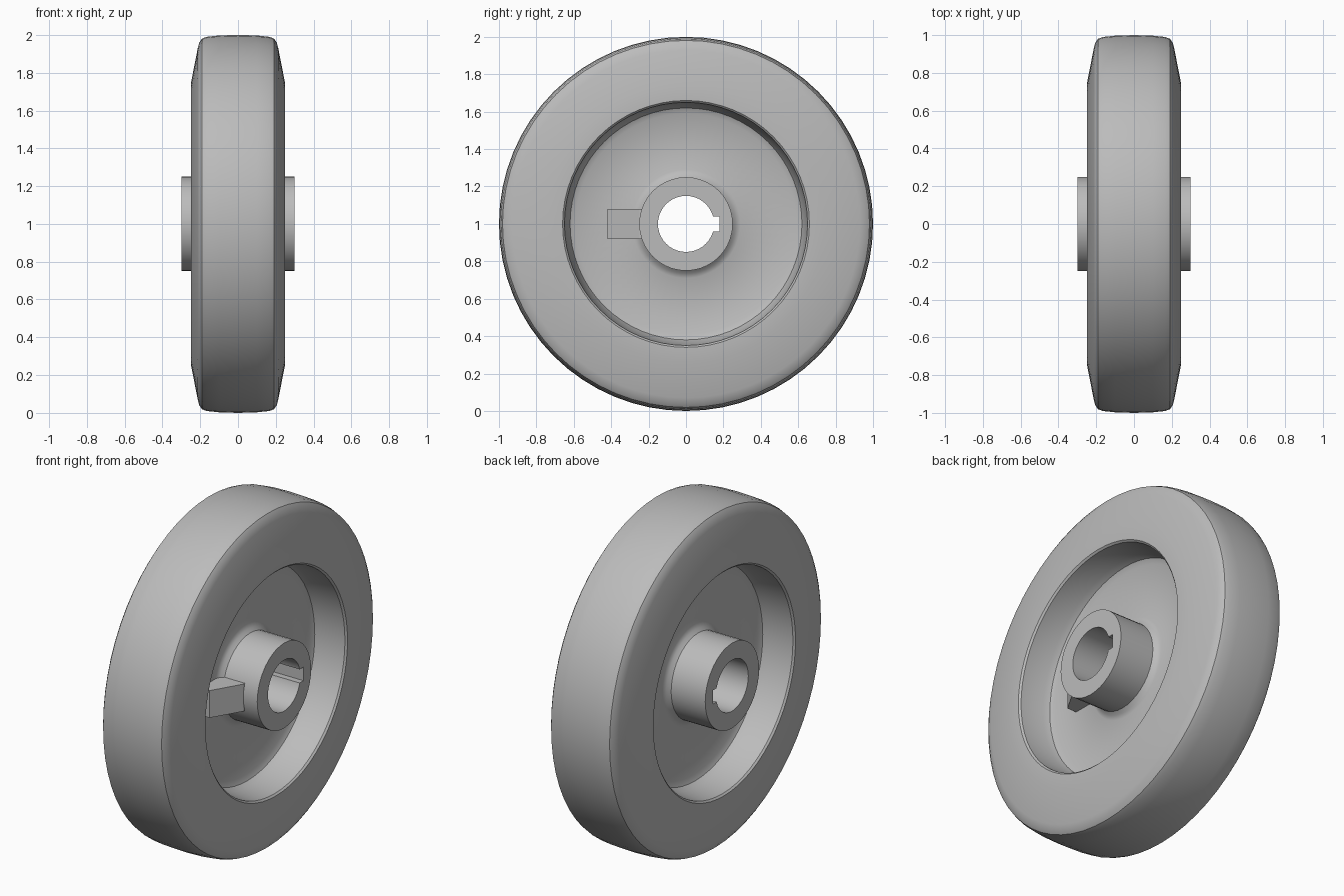
import bpy, bmesh
from math import pi, radians
from mathutils import Matrix

if "Cube" in bpy.data.objects:
    bpy.data.objects.remove(bpy.data.objects["Cube"])

AXLE = (0, 0, 1)

metal = bpy.data.materials.new("cast grey")
metal.use_nodes = True
GREY = (0.5, 0.5, 0.5, 1)
metal.diffuse_color = GREY
metal.node_tree.nodes["Principled BSDF"].inputs["Base Color"].default_value = GREY


def finish(bm, name, smooth=True):
    bmesh.ops.recalc_face_normals(bm, faces=bm.faces)
    mesh = bpy.data.meshes.new(name)
    bm.to_mesh(mesh)
    bm.free()
    mesh.materials.append(metal)
    obj = bpy.data.objects.new(name, mesh)
    bpy.context.collection.objects.link(obj)
    bpy.ops.object.select_all(action='DESELECT')
    obj.select_set(True)
    bpy.context.view_layer.objects.active = obj
    if smooth:
        bpy.ops.object.shade_smooth_by_angle(angle=radians(32))
    return obj


def lathe(name, half, steps):
    """Mirror a half profile of (x, radius) and spin the closed loop about the axle."""
    loop = half + [(-x, r) for x, r in reversed(half) if x > 0]
    bm = bmesh.new()
    verts = [bm.verts.new((x, 0, 1 + r)) for x, r in loop]
    edges = [bm.edges.new((v, verts[i - 1])) for i, v in enumerate(verts)]
    bmesh.ops.spin(bm, geom=verts + edges, cent=AXLE, axis=(1, 0, 0),
                   angle=2 * pi, steps=steps, use_merge=True)
    bmesh.ops.remove_doubles(bm, verts=bm.verts, dist=1e-5)
    return finish(bm, name)


def box(name, size, centre):
    bm = bmesh.new()
    bmesh.ops.create_cube(bm, size=1, matrix=Matrix.Translation(centre) @ Matrix.Diagonal((*size, 1)))
    return finish(bm, name, smooth=False)


# Wheel body: crowned tread, tapered side walls, recessed web with filleted corners
lathe("wheel_body", [
    (0.0, 1.0), (0.1, 0.997), (0.165, 0.99), (0.19, 0.981), (0.205, 0.96), (0.213, 0.93),
    (0.25, 0.74), (0.25, 0.66), (0.24, 0.65), (0.10, 0.635), (0.065, 0.62), (0.05, 0.59),
    (0.05, 0.29), (0.06, 0.265), (0.09, 0.24), (0.09, 0.2)], 64)

# Hub tube with a keyway cut along the bore
hub = lathe("hub", [(0.3, 0.15), (0.3, 0.25)], 40)
cutter = box("keyway_cutter", (0.8, 0.1, 0.08), (0, 0.13, 1))
cutter.hide_render = True
cut = hub.modifiers.new("keyway", 'BOOLEAN')
cut.operation, cut.solver, cut.object = 'DIFFERENCE', 'EXACT', cutter
bpy.ops.object.select_all(action='DESELECT')
hub.select_set(True)
bpy.context.view_layer.objects.active = hub
# Apply the cut ahead of any smoothing modifier
bpy.ops.object.modifier_move_to_index(modifier="keyway", index=0)
bpy.ops.object.modifier_apply(modifier="keyway")
bpy.data.objects.remove(cutter)

# Sloped lug joining the hub to the web on one side
bm = bmesh.new()
side = [(0.04, -0.42), (0.11, -0.42), (0.21, -0.25), (0.21, -0.22), (0.04, -0.22)]
face = bm.faces.new([bm.verts.new((x, y, 0.92)) for x, y in side])
top = bmesh.ops.extrude_face_region(bm, geom=[face])["geom"]
bmesh.ops.translate(bm, vec=(0, 0, 0.16), verts=[v for v in top if isinstance(v, bmesh.types.BMVert)])
finish(bm, "hub_lug", smooth=False)
